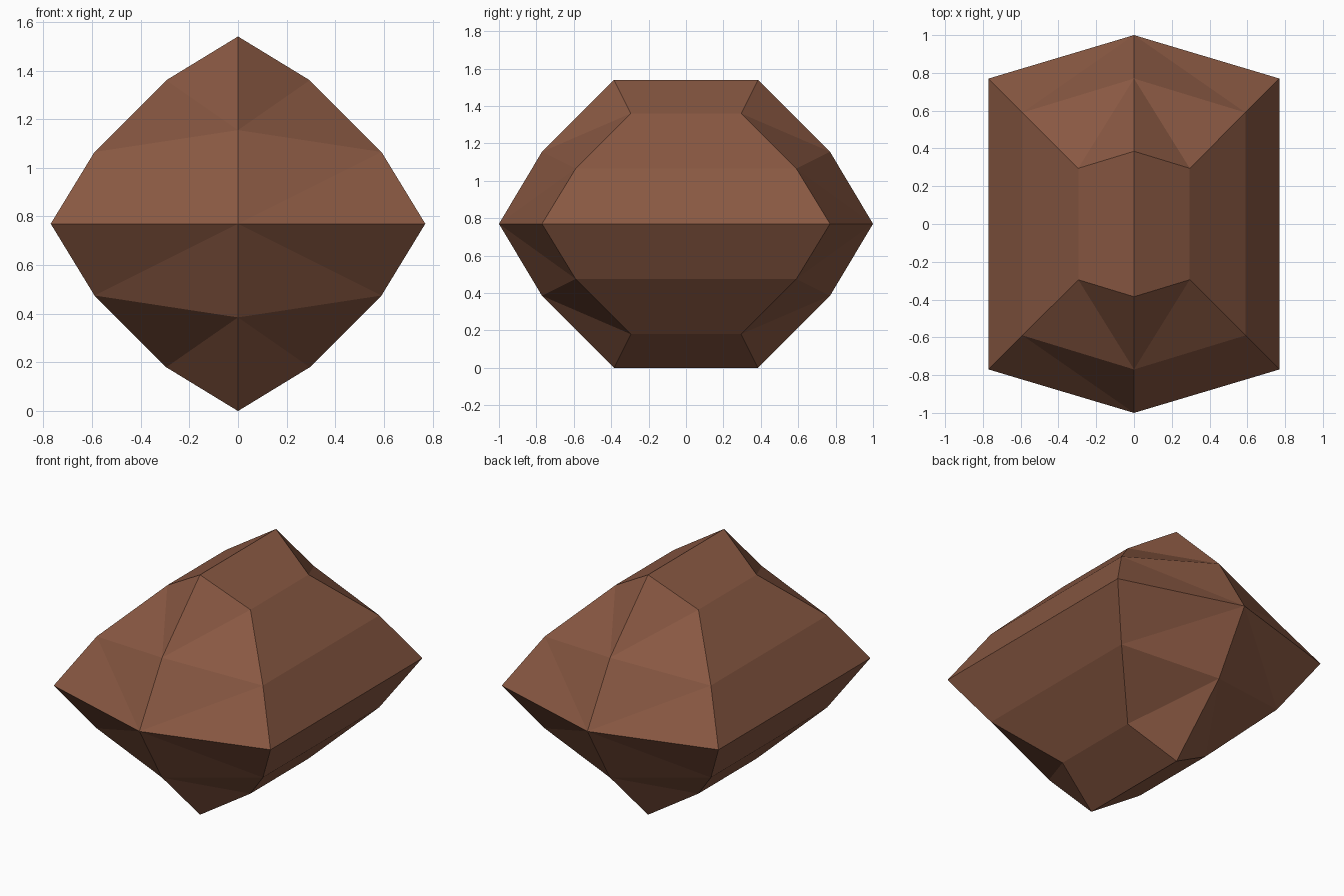
import bpy

if "Cube" in bpy.data.objects:
    bpy.data.objects.remove(bpy.data.objects["Cube"])

# One octant (right, front, top), mirrored three ways about the centre
MID = 0.77
ridge = [(0, -0.385, 0.77), (0, -0.77, 0.385), (0, -1.0, 0)]            # centre line of the end cap
rim = [(0.295, -0.295, 0.59), (0.59, -0.59, 0.295), (0.77, -0.77, 0)]   # edge between cap and side
mid = [(x, 0, z) for x, y, z in [ridge[0]] + rim]                       # side facets cut at y = 0
verts = ridge + rim + mid

faces = []
# faceted end cap
for i in range(2):
    a, b = i, 3 + i
    faces += [(a, a + 1, b), (a + 1, b + 1, b)]
# long side facets
side = [0, 3, 4, 5]
for i in range(3):
    faces.append((side[i], side[i + 1], 7 + i, 6 + i))

mesh = bpy.data.meshes.new("boulder")
mesh.from_pydata(verts, [], faces)
mesh.update()
boulder = bpy.data.objects.new("boulder", mesh)
boulder.location.z = MID
bpy.context.collection.objects.link(boulder)

mirror = boulder.modifiers.new("mirror", 'MIRROR')
mirror.use_axis = (True, True, True)
mirror.use_clip = True
mirror.merge_threshold = 0.001

# reddish brown rock
brown = bpy.data.materials.new("reddish brown")
brown.diffuse_color = (0.25, 0.098, 0.055, 1)
brown.use_nodes = True
brown.node_tree.nodes["Principled BSDF"].inputs["Base Color"].default_value = brown.diffuse_color
mesh.materials.append(brown)
